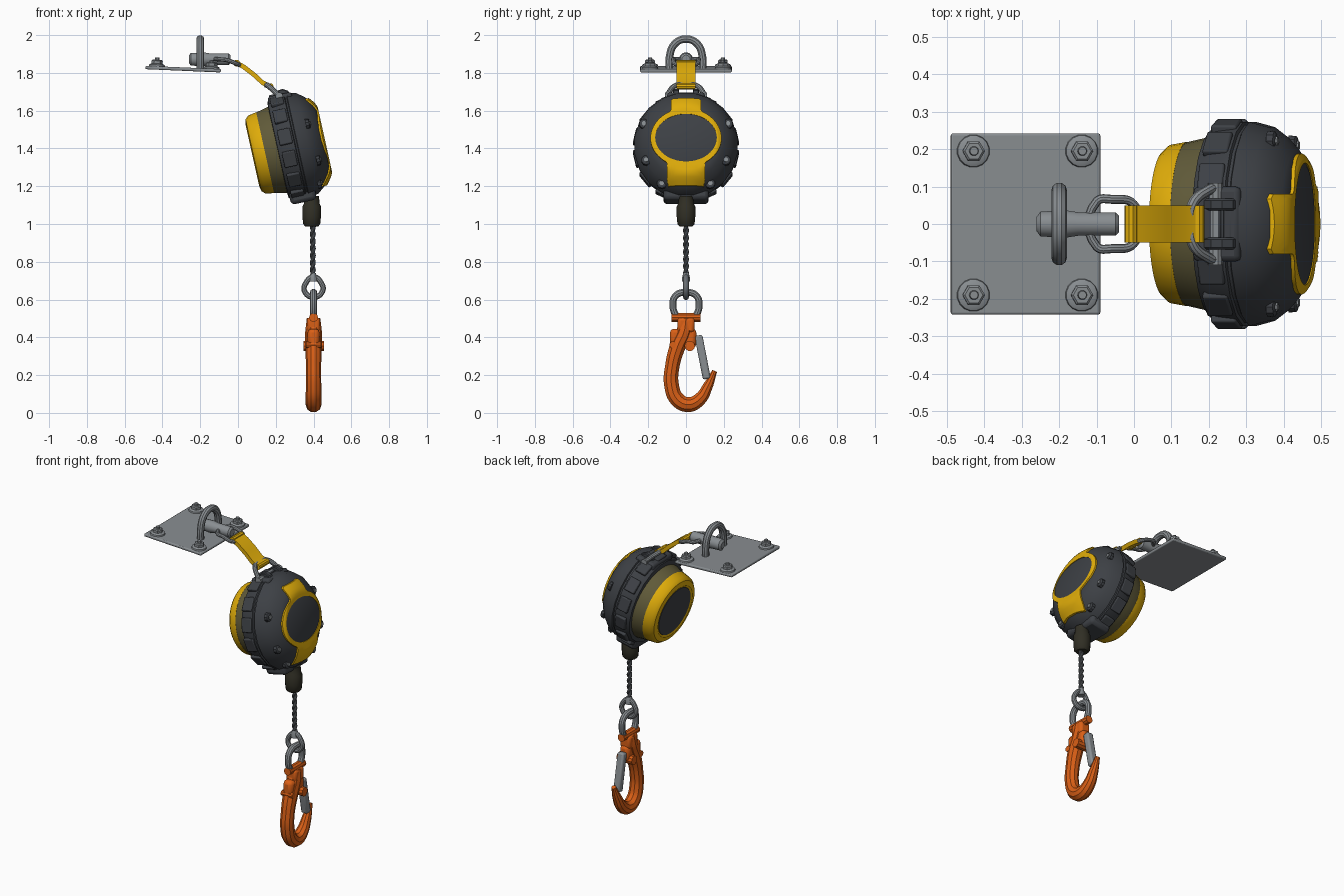
import bpy, bmesh
from math import sin, cos, pi, radians, hypot
from mathutils import Matrix, Vector

if "Cube" in bpy.data.objects:
    bpy.data.objects.remove(bpy.data.objects["Cube"])


def material(name, rgb):
    m = bpy.data.materials.new(name)
    m.use_nodes = True
    m.diffuse_color = (*rgb, 1)
    m.node_tree.nodes["Principled BSDF"].inputs["Base Color"].default_value = (*rgb, 1)
    return m


STEEL = material("steel grey", (0.25, 0.27, 0.285))
DARK = material("charcoal", (0.047, 0.052, 0.06))
YELLOW = material("safety yellow", (0.75, 0.42, 0.003))
OLIVE = material("olive", (0.12, 0.105, 0.042))
BLACK = material("black rubber", (0.03, 0.028, 0.018))
ORANGE = material("hook orange", (0.7, 0.115, 0.008))
ROPE = material("wire rope", (0.12, 0.13, 0.14))


def place(x, y, z, pitch=0):
    """Frame whose local x axis is pitched upward by the given angle."""
    return Matrix.Translation((x, y, z)) @ Matrix.Rotation(radians(-pitch), 4, 'Y')


def finish(name, bm, mat, matrix=Matrix(), bevel=0):
    bmesh.ops.recalc_face_normals(bm, faces=bm.faces)
    me = bpy.data.meshes.new(name)
    bm.to_mesh(me)
    bm.free()
    me.materials.append(mat)
    ob = bpy.data.objects.new(name, me)
    ob.matrix_world = matrix
    bpy.context.collection.objects.link(ob)
    if bevel:
        mod = ob.modifiers.new("bevel", 'BEVEL')
        mod.width = bevel
        mod.segments = 2
    return ob


def loft(bm, rings, cyclic=True):
    rows = [[bm.verts.new(p) for p in ring] for ring in rings]
    n = len(rows[0])
    for a, b in zip(rows, rows[1:]):
        for i in range(n if cyclic else n - 1):
            j = (i + 1) % n
            bm.faces.new((a[i], a[j], b[j], b[i]))
    return rows


def lathe(name, profile, mat, matrix, sides=32, squash=1):
    """Profile of (distance along local x, radius)."""
    bm = bmesh.new()
    angles = [2 * pi * (i + .5) / sides for i in range(sides)]
    rows = loft(bm, [[(a, r * cos(t), r * squash * sin(t)) for t in angles] for a, r in profile])
    bm.faces.new(rows[0])
    bm.faces.new(rows[-1])
    return finish(name, bm, mat, matrix)


def box(name, size, mat, matrix, bevel=0.006):
    bm = bmesh.new()
    bmesh.ops.create_cube(bm, size=1)
    bmesh.ops.scale(bm, vec=size, verts=bm.verts)
    return finish(name, bm, mat, matrix, bevel)


def tube(name, points, radius, mat, cyclic=False, radii=None, kind='BEZIER'):
    cu = bpy.data.curves.new(name, 'CURVE')
    cu.dimensions = '3D'
    cu.bevel_depth = radius
    cu.bevel_resolution = 3
    cu.resolution_u = 6
    cu.use_fill_caps = True
    sp = cu.splines.new(kind)
    pts = sp.bezier_points if kind == 'BEZIER' else sp.points
    pts.add(len(points) - 1)
    for i, p in enumerate(points):
        if kind == 'BEZIER':
            pts[i].co = p
            pts[i].handle_left_type = pts[i].handle_right_type = 'AUTO'
        else:
            pts[i].co = (*p, 1)
        pts[i].radius = radii[i] if radii else 1
    sp.use_cyclic_u = cyclic
    tmp = bpy.data.objects.new(name + "_path", cu)
    bpy.context.collection.objects.link(tmp)
    deps = bpy.context.evaluated_depsgraph_get()
    me = bpy.data.meshes.new_from_object(tmp.evaluated_get(deps))
    bpy.data.objects.remove(tmp)
    me.materials.clear()
    me.materials.append(mat)
    ob = bpy.data.objects.new(name, me)
    bpy.context.collection.objects.link(ob)
    return ob


# Anchor plate with corner bolts
PLATE = place(-0.29, 0, 1.82, -2.5)
box("anchor_plate", (0.4, 0.485, 0.018), STEEL, PLATE)
for x in (-0.14, 0.15):
    for y in (-0.19, 0.195):
        m = PLATE @ place(x, y, 0.005, 90)
        lathe("plate_washer", [(0, .045), (.012, .042), (.018, .03)], STEEL, m, 16)
        lathe("plate_nut", [(.01, .03), (.033, .03), (.038, .024)], STEEL, m, 6)
        lathe("plate_stud", [(.03, .014), (.05, .011)], STEEL, m, 10)

# Anchor eye, swivel pin and upper link
arch = [(-.2, -.088, 1.82), (-.2, -.088, 1.88), (-.2, -.06, 1.953), (-.2, 0, 1.979),
        (-.2, .06, 1.953), (-.2, .088, 1.88), (-.2, .088, 1.82)]
tube("anchor_eye", arch, .021, STEEL)
lathe("swivel_pin", [(-.01, .02), (0, .034), (.07, .037), (.1, .032), (.2, .032), (.21, .022)],
      STEEL, place(-.25, 0, 1.872), 16)
tube("upper_link", [(-.1, -.06, 1.872), (-.1, .06, 1.872), (-.06, .066, 1.868), (0, .052, 1.845),
                    (.008, 0, 1.842), (0, -.052, 1.845), (-.06, -.066, 1.868)], .012, STEEL, True)

# Webbing strap with rolled ends
strap_path = [(-.008, 1.852), (.03, 1.832), (.085, 1.79), (.13, 1.748), (.17, 1.728)]
bm = bmesh.new()
t, w = .011, .049
rows = loft(bm, [[(x - .5 * t, -w, z - t), (x + .5 * t, -w, z + t),
                  (x + .5 * t, w, z + t), (x - .5 * t, w, z - t)] for x, z in strap_path])
bm.faces.new(rows[0])
bm.faces.new(rows[-1])
finish("strap", bm, YELLOW)
for x, z in (strap_path[0], strap_path[-1]):
    tube("strap_roll", [(x, -w, z), (x, w, z)], .018, YELLOW)

# Lower link and hanging pin
tube("lower_link", [(.155, -.05, 1.735), (.15, 0, 1.735), (.155, .05, 1.735), (.19, .085, 1.705),
                    (.22, .09, 1.675), (.22, -.09, 1.675), (.19, -.085, 1.705)], .014, STEEL, True)
tube("hanging_pin", [(.218, -.11, 1.676), (.218, .11, 1.676)], .02, STEEL)

# Reel housing, tilted
BODY = place(.29, 0, 1.41, 12.5)
SQUASH = 1.05
shell = [(-.085, .2), (-.08, .252), (-.05, .268), (.012, .276), (.016, .268), (.024, .268),
         (.028, .276), (.08, .262), (.12, .232), (.15, .198), (.165, .17)]
lathe("housing_shell", shell, DARK, BODY, 20, SQUASH)
lathe("rear_drum", [(-.16, .214), (-.15, .219), (-.11, .228), (-.075, .236)], OLIVE, BODY, 40)
lathe("rear_rim", [(-.212, .15), (-.219, .165), (-.213, .195), (-.195, .212), (-.15, .22)], YELLOW, BODY, 40)
lathe("rear_disc", [(-.216, .152), (-.21, .156)], DARK, BODY, 40)

# Raised pads around the shell edge
for i in range(14):
    a = 2 * pi * (i + .5) / 14
    r = hypot(.268 * cos(a), .268 * SQUASH * sin(a))
    m = BODY @ Matrix.Rotation(a, 4, 'X') @ Matrix.Translation((-.03, r, 0))
    box("shell_pad", (.07, .022, .085), DARK, m)
box("housing_crown", (.13, .2, .1), DARK, BODY @ place(-.01, 0, .235), .015)
box("housing_foot", (.14, .24, .1), DARK, BODY @ place(-.005, 0, -.25), .02)
for s in (-1, 1):
    lathe("hanger_lug", [(-.016, .045), (-.011, .05), (.011, .05), (.016, .045)], DARK,
          Matrix.Translation((.235, s * .052, 1.665)) @ Matrix.Rotation(pi / 2, 4, 'Z'), 10)


def surface(y, u):
    """Height of the front shell above a point of its face."""
    r = hypot(y, u / SQUASH)
    for (a0, r0), (a1, r1) in zip(shell[6:], shell[7:]):
        if r >= r1:
            return a1 + (a0 - a1) * (r - r1) / (r0 - r1)
    return shell[-1][0]


# Front cover: oval ring with a tab above and below
steps, n = 6, 96
rings = [[] for _ in range(steps + 1)]
for i in range(n):
    t = 2 * pi * (i + .5) / n
    c, s = cos(t), sin(t)
    inner = 1 / hypot(c / .163, s / .129)
    outer = 1 / hypot(c / .188, s / .158)
    half, reach = (.08, .222) if s > 0 else (.1, .25)
    outer = max(outer, min(half / max(abs(c), .001), reach / max(abs(s), .001)))
    for k in range(steps + 1):
        r = inner + (outer - inner) * k / steps
        y, u = r * c, r * s + .01
        rings[k].append((surface(y, u) + .009, y, u))
sink = [[(x - .02, y, u) for x, y, u in ring] for ring in (rings[0], rings[-1])]
bm = bmesh.new()
loft(bm, [sink[0]] + rings + [sink[1]])
finish("front_cover", bm, YELLOW, BODY)
lathe("front_disc", [(.15, .164), (.17, .164), (.173, .155)], DARK, BODY @ place(0, 0, .01), 48, .79)

# Cover screws
for y, u in ((.222, .1), (.21, -.1), (.128, -.222)):
    for s in (-1, 1):
        m = BODY @ place(surface(y, u) - .015, s * y, u)
        lathe("screw_boss", [(0, .028), (.018, .026), (.022, .02)], DARK, m, 10)
        lathe("screw_head", [(.015, .013), (.027, .012)], STEEL, m, 8)

# Cable outlet and twisted wire rope
lathe("cable_outlet", [(0, .036), (.012, .046), (.05, .05), (.105, .05), (.12, .042), (.16, .04)],
      BLACK, place(.39, 0, .988, 90), 16)
for phase in (0, pi):
    helix = [(.396 + .007 * cos(i * .5 + phase), .007 * sin(i * .5 + phase), .72 + i * .006)
             for i in range(50)]
    tube("rope_strand", helix, .009, ROPE, kind='POLY')

# Rope eye and connecting link
lathe("rope_ferrule", [(0, .022), (.02, .022), (.045, .015)], STEEL, place(.398, 0, .695, 90), 12)
tube("rope_eye", [(.4, 0, .72), (.358, 0, .685), (.352, 0, .645), (.4, 0, .612),
                  (.448, 0, .645), (.442, 0, .685)], .015, STEEL, True)
tube("hook_link", [(.4, -.05, .505), (.4, -.069, .56), (.4, -.055, .62), (.4, 0, .638),
                   (.4, .055, .62), (.4, .069, .56), (.4, .05, .505)], .019, STEEL)

# Safety hook with swivel head and gate
path = [(0, .5), (-.01, .43), (-.045, .35), (-.072, .25), (-.077, .15), (-.045, .07), (.015, .044),
        (.075, .075), (.115, .14), (.152, .222)]
tube("hook_body", [(.4, y, z) for y, z in path], .04, ORANGE,
     radii=[.9, 1.1, 1.1, 1, 1.02, 1.05, 1.05, .9, .7, .35])
tube("hook_crossbar", [(.4, -.078, .505), (.4, .078, .505)], .024, ORANGE)
box("hook_neck", (.07, .09, .08), ORANGE, place(.4, 0, .465), .015)
box("hook_head", (.062, .14, .1), ORANGE, place(.4, -.015, .395), .02)
tube("hook_pivot", [(.348, .02, .355), (.454, .02, .355)], .028, ORANGE)
tube("hook_rivet", [(.36, -.07, .36), (.44, -.07, .36)], .018, ORANGE)
gate = Matrix.Translation((.4, .088, .295)) @ Matrix.Rotation(radians(11), 4, 'X')
box("hook_gate", (.045, .042, .235), STEEL, gate, .01)

# Smooth rounded parts while keeping edges sharp
for ob in bpy.context.scene.objects:
    ob.select_set(ob.type == 'MESH')
    if ob.type == 'MESH':
        bpy.context.view_layer.objects.active = ob
bpy.ops.object.shade_smooth_by_angle(angle=radians(35))
